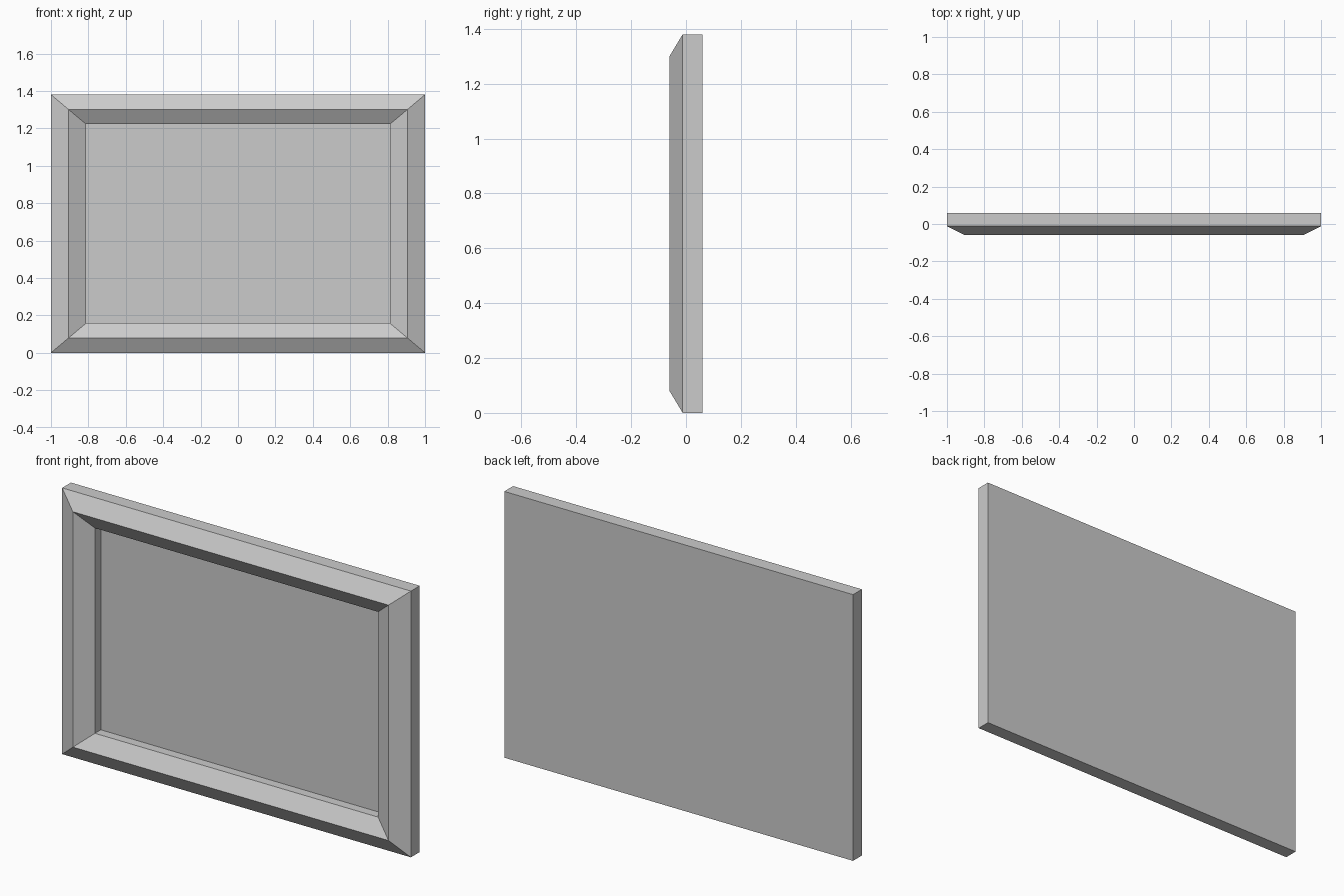
import bpy, bmesh

cube = bpy.data.objects.get("Cube")
if cube:
    bpy.data.objects.remove(cube, do_unlink=True)

HEIGHT = 1.38

# Single plain grey
grey = bpy.data.materials.new("plain_grey")
grey.use_nodes = True
colour = (0.6, 0.6, 0.6, 1)
grey.diffuse_color = colour
grey.node_tree.nodes["Principled BSDF"].inputs["Base Color"].default_value = colour

# Frame profile from the back edge to the recessed panel: inset x, inset z, y
profile = [
    (0, 0, 0.06),
    (0, 0, -0.012),
    (0.095, 0.08, -0.06),
    (0.188, 0.158, -0.012),
    (0.188, 0.158, 0.036),
]


def ring(bm, inset_x, inset_z, y):
    """Rectangle of four vertices, wound as seen from the front."""
    x = 1 - inset_x
    low, high = inset_z, HEIGHT - inset_z
    corners = [(-x, low), (x, low), (x, high), (-x, high)]
    return [bm.verts.new((cx, y, cz)) for cx, cz in corners]


# Mitred frame with closed back and sunken panel
bm = bmesh.new()
rings = [ring(bm, *point) for point in profile]
for a, b in zip(rings, rings[1:]):
    for i in range(4):
        j = (i + 1) % 4
        bm.faces.new((a[i], a[j], b[j], b[i]))
bm.faces.new(rings[-1])
bm.faces.new(reversed(rings[0]))
bmesh.ops.recalc_face_normals(bm, faces=bm.faces)

mesh = bpy.data.meshes.new("picture_frame")
bm.to_mesh(mesh)
bm.free()
mesh.materials.append(grey)
bpy.context.collection.objects.link(bpy.data.objects.new("picture_frame", mesh))
